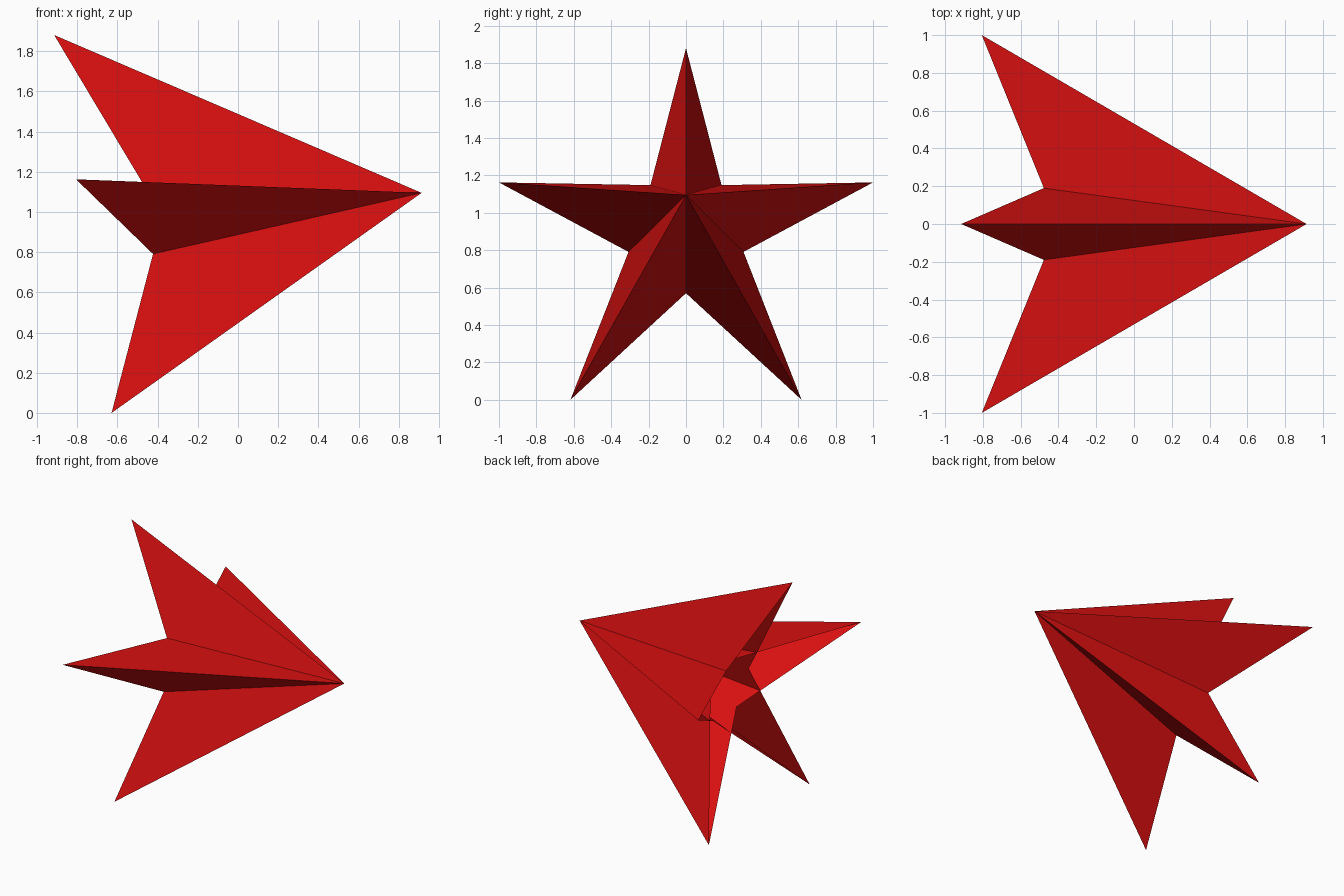
import bpy
import bmesh
import math
from mathutils import Matrix, Vector

cube = bpy.data.objects.get("Cube")
if cube:
    bpy.data.objects.remove(cube, do_unlink=True)

# Star frame: the axis runs towards the nose, tilted slightly upwards
TILT = math.atan(0.152)
AXIS = Vector((math.cos(TILT), 0, math.sin(TILT)))
UP = Vector((-math.sin(TILT), 0, math.cos(TILT)))
SIDE = Vector((0, 1, 0))
CENTRE = Vector((-0.757, 0, 0.841))
TIP_RADIUS = 1.0515
FOLD_RADIUS, FOLD_DEPTH = 0.2465, 0.3985
NOSE_DEPTH = 1.69


def star_point(radius, step, depth):
    a = math.radians(72 * step)
    return CENTRE + UP * (radius * math.cos(a)) + SIDE * (radius * math.sin(a)) + AXIS * depth


red = bpy.data.materials.new("red")
red.use_nodes = True
colour = (0.68, 0.005, 0.005, 1)
red.diffuse_color = colour
red.node_tree.nodes["Principled BSDF"].inputs["Base Color"].default_value = colour

# Hollow star cone: five folded sheets that cross each other, each spanning
# two tips that are two steps apart, with its fold between them
bm = bmesh.new()
nose = bm.verts.new(star_point(0, 0, NOSE_DEPTH))
tips = [bm.verts.new(star_point(TIP_RADIUS, i, 0)) for i in range(5)]
folds = [bm.verts.new(star_point(FOLD_RADIUS, i, FOLD_DEPTH)) for i in range(5)]
for i in range(5):
    before, after = tips[i - 1], tips[(i + 1) % 5]
    bm.faces.new((nose, folds[i], before))
    bm.faces.new((nose, after, folds[i]))

# Point every face away from the star's axis
for f in bm.faces:
    f.normal_update()
    fold = next(v for v in f.verts if v in folds)
    outward = fold.co - CENTRE - AXIS * FOLD_DEPTH
    if f.normal.dot(outward) < 0:
        f.normal_flip()

mesh = bpy.data.meshes.new("star_cone")
bm.to_mesh(mesh)
bm.free()
mesh.materials.append(red)
star = bpy.data.objects.new("star_cone", mesh)
bpy.context.collection.objects.link(star)
